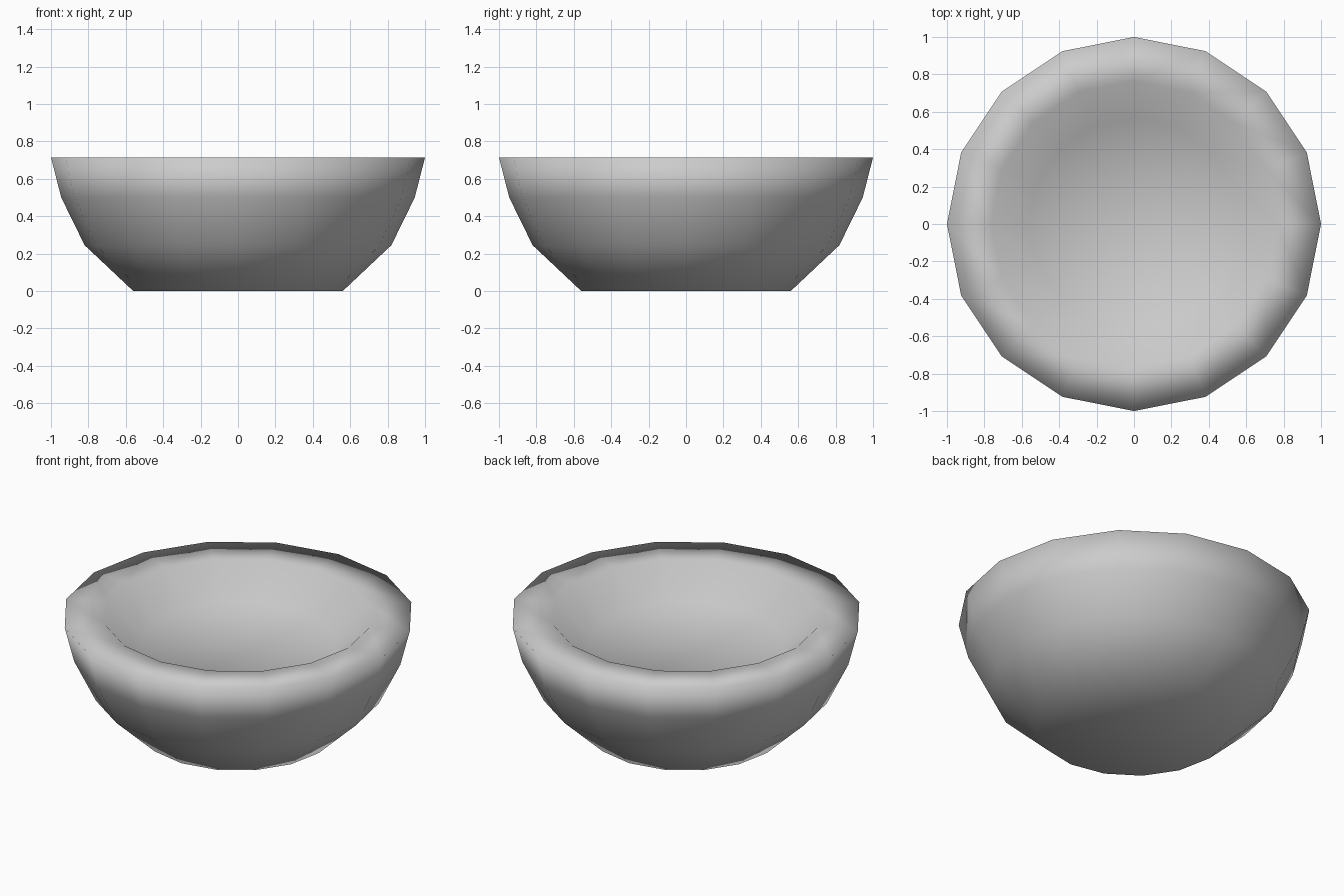
import bpy
import bmesh
import math

SIDES = 16

default = bpy.data.objects.get("Cube")
if default:
    bpy.data.objects.remove(default, do_unlink=True)


def flat_material(name, color):
    mat = bpy.data.materials.new(name)
    mat.use_nodes = True
    mat.diffuse_color = color
    mat.node_tree.nodes["Principled BSDF"].inputs["Base Color"].default_value = color
    return mat


def lathe(name, profile, mat):
    """Revolve (radius, height) points; both ends close to a point on the axis."""
    bm = bmesh.new()
    rings = []
    for radius, z in profile:
        if radius == 0:
            rings.append([bm.verts.new((0, 0, z))] * SIDES)
            continue
        angles = [2 * math.pi * i / SIDES for i in range(SIDES)]
        rings.append([bm.verts.new((radius * math.cos(a), radius * math.sin(a), z))
                      for a in angles])
    for low, high in zip(rings, rings[1:]):
        for i in range(SIDES):
            j = (i + 1) % SIDES
            corners = dict.fromkeys((low[i], low[j], high[j], high[i]))
            bm.faces.new(list(corners))
    bmesh.ops.recalc_face_normals(bm, faces=bm.faces)
    for face in bm.faces:
        face.smooth = True
    mesh = bpy.data.meshes.new(name)
    bm.to_mesh(mesh)
    bm.free()
    mesh.materials.append(mat)
    obj = bpy.data.objects.new(name, mesh)
    bpy.context.collection.objects.link(obj)
    return obj


# Outer wall from the flat base up to the rim, then the thick lip and flat-floored inside
outside = [(0, 0), (0.56, 0), (0.82, 0.245), (0.945, 0.5), (1, 0.715)]
inside = [(0.765, 0.715), (0.565, 0.535), (0, 0.535)]
lathe("bowl", outside + inside, flat_material("grey", (0.6, 0.6, 0.6, 1)))
